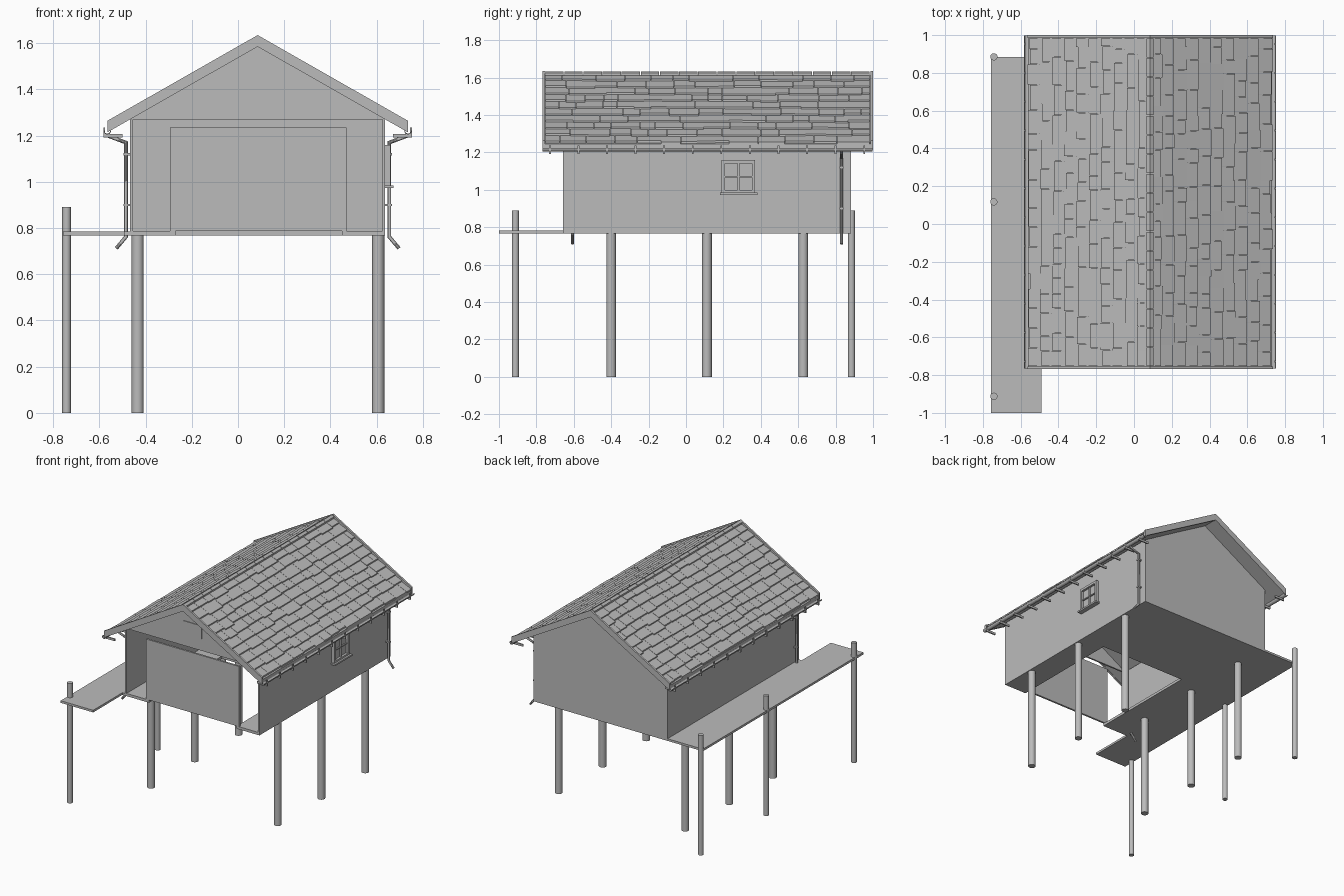
import bpy, bmesh, math, random
from mathutils import Vector

random.seed(4)
cube = bpy.data.objects.get("Cube")
if cube:
    bpy.data.objects.remove(cube, do_unlink=True)

# One plain grey for everything
grey = bpy.data.materials.new("plain_grey")
grey.use_nodes = True
tone = (0.5, 0.5, 0.5, 1)
grey.diffuse_color = tone
grey.node_tree.nodes["Principled BSDF"].inputs["Base Color"].default_value = tone

MID = 0.085                    # ridge line x
WEST, EAST = -0.467, 0.637     # wall faces
FRONT, BACK = -0.658, 0.883
ROOF_F, ROOF_B = -0.768, 1.0
FLOOR, EAVE, APEX = 0.768, 1.27, 1.59
PITCH = 0.57


def finish(name, bm, smooth=False):
    bmesh.ops.recalc_face_normals(bm, faces=bm.faces)
    mesh = bpy.data.meshes.new(name)
    bm.to_mesh(mesh)
    bm.free()
    ob = bpy.data.objects.new(name, mesh)
    bpy.context.collection.objects.link(ob)
    mesh.materials.append(grey)
    if smooth:
        bpy.ops.object.select_all(action='DESELECT')
        ob.select_set(True)
        bpy.context.view_layer.objects.active = ob
        bpy.ops.object.shade_smooth_by_angle()
    return ob


def add_prism(bm, profile, y0, y1):
    """Extrude an (x, z) outline from y0 to y1."""
    face = bm.faces.new([bm.verts.new((x, y0, z)) for x, z in profile])
    new = bmesh.ops.extrude_face_region(bm, geom=[face])["geom"]
    verts = [v for v in new if isinstance(v, bmesh.types.BMVert)]
    bmesh.ops.translate(bm, verts=verts, vec=(0, y1 - y0, 0))


def add_box(bm, x0, x1, y0, y1, z0, z1):
    add_prism(bm, [(x0, z0), (x1, z0), (x1, z1), (x0, z1)], y0, y1)


def prism(name, profile, y0, y1):
    bm = bmesh.new()
    add_prism(bm, profile, y0, y1)
    return finish(name, bm)


def box(name, *size):
    bm = bmesh.new()
    add_box(bm, *size)
    return finish(name, bm)


def post(name, x, y, radius, top):
    bm = bmesh.new()
    bmesh.ops.create_cone(bm, cap_ends=True, segments=20, radius1=radius,
                          radius2=radius, depth=top)
    bmesh.ops.translate(bm, verts=bm.verts, vec=(x, y, top / 2))
    finish(name, bm, True)


def pipe(name, points, radius):
    """Round pipe through the points, mitred at its bends."""
    bm = bmesh.new()
    pts = [Vector(p) for p in points]
    rings = []
    for i, p in enumerate(pts):
        a = (p - pts[i - 1]).normalized() if i else (pts[1] - p).normalized()
        b = (pts[i + 1] - p).normalized() if i + 1 < len(pts) else a
        across = Vector((0, 1, 0))
        side = (a + b).normalized().cross(across) / max(0.5, math.cos(a.angle(b) / 2))
        turns = [math.tau * k / 10 for k in range(10)]
        rings.append([bm.verts.new(p + radius * (side * math.cos(t) + across * math.sin(t)))
                      for t in turns])
    for r, s in zip(rings, rings[1:]):
        for k in range(10):
            bm.faces.new((r[k - 1], r[k], s[k], s[k - 1]))
    bm.faces.new(rings[0])
    bm.faces.new(rings[-1])
    finish(name, bm, True)


def chevron(half, top, thick):
    """Gable-shaped band with plumb-cut ends."""
    low = top - half * PITCH
    return [(MID - half, low), (MID, top), (MID + half, low),
            (MID + half, low - thick), (MID, top - thick), (MID - half, low - thick)]


# Posts under the house and along the walkway
for x in (-0.434, 0.607):
    for y in (-0.4, 0.112, 0.627):
        post("house_post", x, y, 0.026, FLOOR)
for y in (-0.912, 0.117, 0.885):
    post("walkway_post", -0.742, y, 0.019, 0.89)
box("walkway", -0.757, -0.49, -1.0, BACK, FLOOR, 0.784)
box("walkway_joint", -0.49, WEST, FRONT, BACK, FLOOR, 0.784)

# Floor, open at the front between two side strips
box("back_floor", WEST, EAST, 0.2, BACK, FLOOR, 0.788)
box("left_floor_strip", 0.45, EAST, FRONT, 0.2, FLOOR, 0.788)
box("right_floor_strip", WEST, -0.27, FRONT, 0.2, FLOOR, 0.788)

# Walls
box("left_wall", EAST - 0.012, EAST, FRONT, BACK, FLOOR, EAVE)
box("right_wall", WEST, WEST + 0.012, FRONT, BACK, FLOOR, EAVE)
gable = [(WEST, EAVE), (EAST, EAVE), (MID, APEX)]
prism("front_gable", gable, FRONT, FRONT + 0.012)
prism("back_wall", [(WEST, FLOOR), (EAST, FLOOR)] + [gable[1], gable[2], gable[0]],
      BACK - 0.012, BACK)
box("front_door", -0.295, 0.47, FRONT, FRONT + 0.014, 0.788, 1.235)
box("gable_hatch", 0.01, 0.165, FRONT - 0.005, FRONT, 1.358, 1.456)

# Window with frame, bars and sill
bm = bmesh.new()
out = EAST + 0.022
for y0, y1 in ((0.19, 0.208), (0.352, 0.37)):
    add_box(bm, EAST, out, y0, y1, 0.985, 1.16)
for z0, z1 in ((0.985, 0.998), (1.142, 1.16)):
    add_box(bm, EAST, out, 0.208, 0.352, z0, z1)
add_box(bm, EAST, out - 0.006, 0.275, 0.285, 0.998, 1.142)
add_box(bm, EAST, out - 0.008, 0.208, 0.352, 1.066, 1.074)
finish("window_frame", bm)
box("window_pane", EAST, EAST + 0.005, 0.208, 0.352, 0.998, 1.142)
box("window_sill", EAST, EAST + 0.036, 0.182, 0.382, 0.973, 0.985)

# Roof deck and barge boards
prism("roof_deck", chevron(0.645, 1.612, 0.024), ROOF_F + 0.014, ROOF_B - 0.014)
prism("front_barge_board", chevron(0.65, 1.635, 0.05), ROOF_F, ROOF_F + 0.014)
prism("back_barge_board", chevron(0.65, 1.635, 0.05), ROOF_B - 0.014, ROOF_B)

# Overlapping shingles with uneven lower edges
for side, label in ((1, "left"), (-1, "right")):
    bm = bmesh.new()
    for row in range(10):
        y = ROOF_F + 0.016
        while y < ROOF_B - 0.02:
            end = min(y + random.uniform(0.07, 0.16), ROOF_B - 0.016)
            if ROOF_B - 0.016 - end < 0.04:
                end = ROOF_B - 0.016
            top = max(0.005, row * 0.0645 - 0.012)
            low = (row + 1) * 0.0645 + random.uniform(-0.009, 0.006)
            outline = [(top, 0), (low, 0.003), (low, 0.014), (top, 0.004)]
            add_prism(bm, [(MID + side * d, 1.612 - PITCH * d + lift)
                           for d, lift in outline], y, end - 0.002)
            y = end
    finish(label + "_shingles", bm)

# Ridge caps
bm = bmesh.new()
count = 17
step = (ROOF_B - ROOF_F - 0.03) / count
for i in range(count):
    y = ROOF_F + 0.015 + i * step
    add_prism(bm, chevron(0.018, 1.634, 0.012), y, y + step - 0.004)
finish("ridge_caps", bm)

# Gutters, brackets and downpipes on both eaves
arc = [math.pi + math.pi * k / 8 for k in range(9)]
for side, label, py in ((1, "left", 0.832), (-1, "right", -0.607)):
    gx, gz = MID + side * 0.651, 1.222
    shell = [(gx + 0.017 * math.cos(t), gz + 0.017 * math.sin(t)) for t in arc]
    shell += [(gx + 0.013 * math.cos(t), gz + 0.013 * math.sin(t)) for t in reversed(arc)]
    prism(label + "_gutter", shell, ROOF_F + 0.002, ROOF_B - 0.002)

    bm = bmesh.new()
    for i in range(12):
        y = -0.728 + i * 0.1528
        xs = sorted((MID + side * 0.585, MID + side * 0.66))
        add_box(bm, *xs, y - 0.005, y + 0.005, 1.192, 1.208)
        xs = sorted((MID + side * 0.66, MID + side * 0.668))
        add_box(bm, *xs, y - 0.005, y + 0.005, 1.192, 1.236)
    finish(label + "_gutter_brackets", bm)

    path = [(0.648, 1.207), (0.642, 1.197), (0.57, 1.17), (0.57, 0.762), (0.612, 0.712)]
    pipe(label + "_downpipe", [(MID + side * d, py, z) for d, z in path], 0.008)
    bm = bmesh.new()
    for z in (0.9, 1.12):
        xs = sorted((MID + side * 0.548, MID + side * 0.581))
        add_box(bm, *xs, py - 0.011, py + 0.011, z - 0.005, z + 0.005)
    finish(label + "_pipe_clamps", bm)
